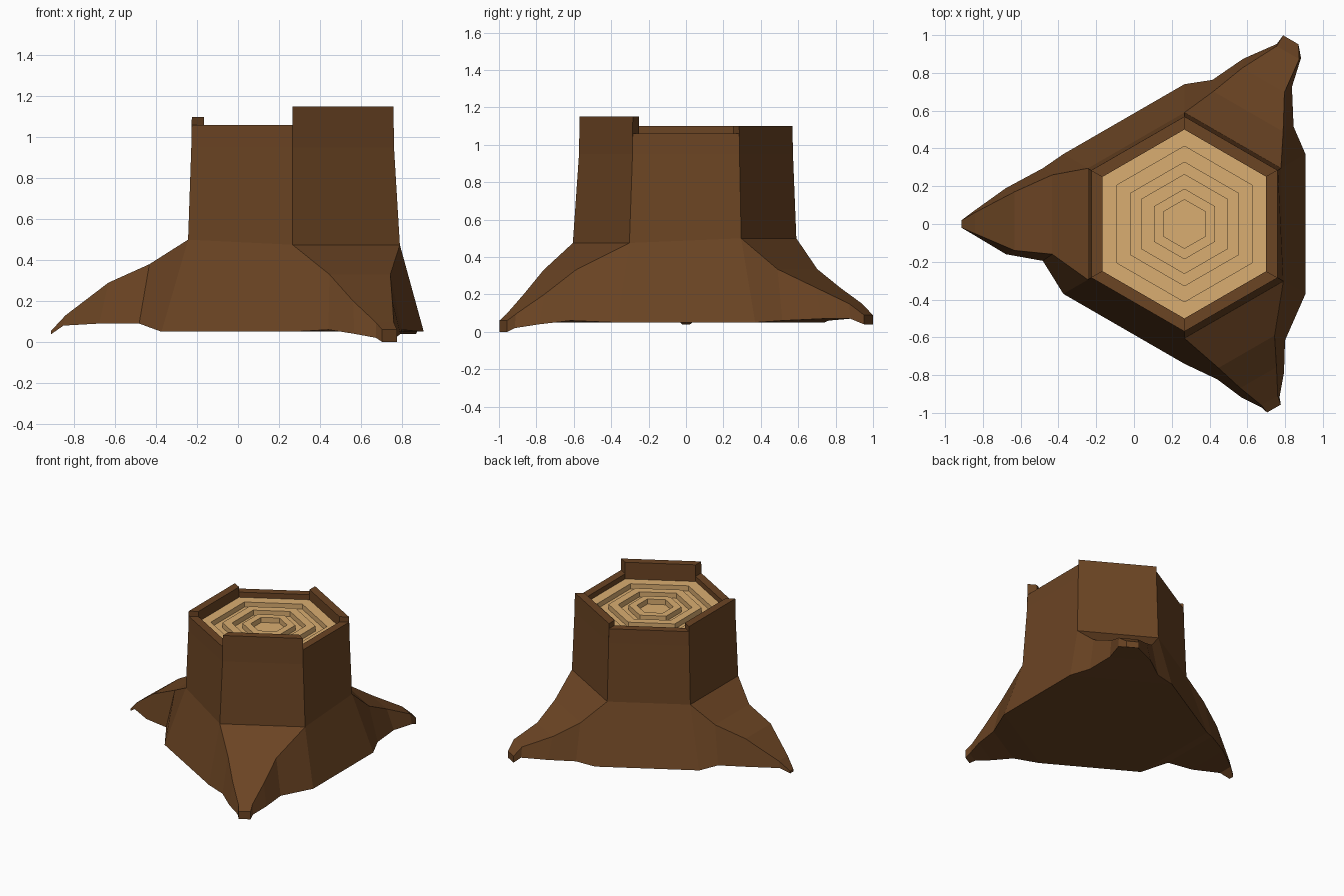
import bpy, bmesh
from math import radians, cos, sin
from mathutils import Vector

if "Cube" in bpy.data.objects:
    bpy.data.objects.remove(bpy.data.objects["Cube"])

CX = 0.267  # trunk axis


def material(name, color):
    m = bpy.data.materials.new(name)
    m.diffuse_color = (*color, 1)
    m.use_nodes = True
    m.node_tree.nodes["Principled BSDF"].inputs["Base Color"].default_value = m.diffuse_color
    return m


BARK = material("bark", (0.147, 0.058, 0.017))
WOOD = material("cut wood", (0.70, 0.42, 0.165))


def finish(bm, name, mat):
    bmesh.ops.remove_doubles(bm, verts=bm.verts, dist=0.0005)
    bmesh.ops.recalc_face_normals(bm, faces=bm.faces)
    me = bpy.data.meshes.new(name)
    bm.to_mesh(me)
    bm.free()
    me.materials.append(mat)
    ob = bpy.data.objects.new(name, me)
    bpy.context.collection.objects.link(ob)


def polar(angle, r, z):
    a = radians(angle)
    return Vector((CX + r * cos(a), r * sin(a), z))


def hexagon(bm, r, z):
    return [bm.verts.new(polar(30 + 60 * i, r, z)) for i in range(6)]


def bridge(bm, a, b, skip=()):
    n = len(a)
    for i in range(n):
        if i not in skip:
            j = (i + 1) % n
            bm.faces.new((a[i], a[j], b[j], b[i]))


# Trunk with three flaring roots
bm = bmesh.new()
ground = hexagon(bm, 0.74, 0.05)
waist = hexagon(bm, 0.59, 0.5)
neck = hexagon(bm, 0.572, 0.95)
for i in (4, 5):
    waist[i].co = polar(30 + 60 * i, 0.605, 0.475)
bridge(bm, ground, waist, skip=(0, 2, 4))
bridge(bm, waist, neck)
bm.faces.new(ground)
bm.faces.new(neck)

# Root stations: distance, left offset, right offset, ridge z, underside z
ROOTS = {
    0: [(0.685, 0.218, -0.208, 0.335, 0.06), (0.868, 0.148, -0.11, 0.235, 0.07),
        (1.06, 0.048, -0.09, 0.15, 0.07), (1.126, 0.047, -0.047, 0.09, 0.04)],
    2: [(0.70, 0.16, -0.26, 0.38, 0.09), (0.90, 0.14, -0.17, 0.29, 0.09),
        (1.11, 0.05, -0.06, 0.13, 0.08), (1.18, 0.02, -0.02, 0.055, 0.038)],
    4: [(0.75, 0.118, -0.225, 0.33, 0.06), (0.90, 0.043, -0.178, 0.20, 0.04),
        (1.035, -0.027, -0.127, 0.095, 0.02), (1.083, -0.036, -0.12, 0.06, 0.0)],
}
FLARE = [(0.05, 0.035), (0.045, 0.02), (0.01, 0.005), (0, 0)]
for side, stations in ROOTS.items():
    a = radians(60 + 60 * side)
    u, v = Vector((cos(a), sin(a), 0)), Vector((-sin(a), cos(a), 0))
    k = side + 1
    prev = [waist[k], waist[side], ground[side], ground[k]]
    for (d, left, right, z, gz), (fd, fv) in zip(stations, FLARE):
        pts = ((d, left, z), (d, right, z), (d + fd, right - fv, gz), (d + fd, left + fv, gz))
        ring = [bm.verts.new(Vector((CX, 0, h)) + u * p + v * q) for p, q, h in pts]
        bridge(bm, prev, ring)
        prev = ring
    bm.faces.new(prev)
finish(bm, "trunk_and_roots", BARK)

# Bark rim, one mitred wall per side with its own height
for i, top in enumerate((1.10, 1.06, 1.10, 1.06, 1.15, 1.06)):
    bm = bmesh.new()
    a0, a1 = 30 + 60 * i, 90 + 60 * i
    loops = []
    for z, ro in ((0.95, 0.572), (top, 0.569)):
        loops.append([bm.verts.new(polar(a, r, z))
                      for a, r in ((a0, 0.5), (a0, ro), (a1, ro), (a1, 0.5))])
    bridge(bm, *loops)
    bm.faces.new(loops[1])
    finish(bm, f"bark_rim_{i + 1}", BARK)

# Cut top with stepped growth rings
bm = bmesh.new()
HIGH, LOW = 1.02, 0.98
prev, z = hexagon(bm, 0.5, HIGH), HIGH
for r in (0.412, 0.33, 0.262, 0.187, 0.129):
    ring = hexagon(bm, r, z)
    bridge(bm, prev, ring)
    z = LOW if z == HIGH else HIGH
    prev = hexagon(bm, r, z)
    bridge(bm, ring, prev)
bm.faces.new(prev)
finish(bm, "growth_rings", WOOD)
for f in bpy.data.meshes["growth_rings"].polygons:
    if f.normal.z < -0.5:
        bpy.data.meshes["growth_rings"].flip_normals()
        break
